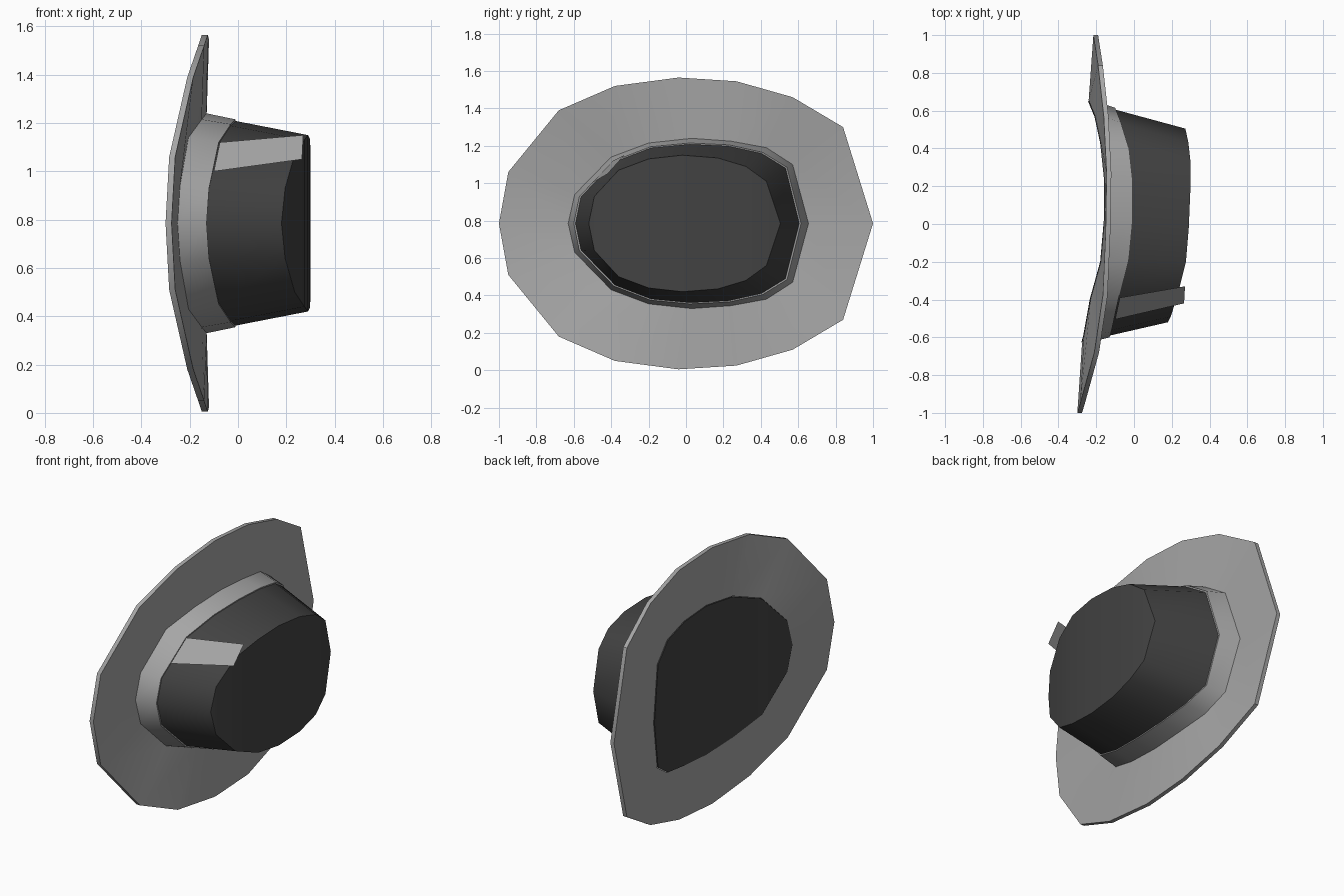
import bpy
import bmesh
from mathutils import Vector

cube = bpy.data.objects.get("Cube")
if cube:
    bpy.data.objects.remove(cube)

AXIS_HEIGHT = 0.785
BRIM_THICKNESS = 0.025


def make_material(name, value):
    mat = bpy.data.materials.new(name)
    mat.use_nodes = True
    colour = (value, value, value, 1)
    mat.diffuse_color = colour
    mat.node_tree.nodes["Principled BSDF"].inputs["Base Color"].default_value = colour
    return mat


grey = make_material("light grey felt", 0.38)
dark = make_material("dark grey felt", 0.055)


def mirrored_ring(half):
    """Close a half outline of (x, y, distance from axis) by mirroring it."""
    upper = [Vector(point) for point in half]
    lower = [Vector((p.x, p.y, -p.z)) for p in reversed(upper[1:-1])]
    return upper + lower


def adjusted(ring, scale=1.0, shift=0.0):
    """Copy a ring, scaled about the hat axis and shifted along it."""
    return [Vector((p.x + shift, p.y * scale, p.z * scale)) for p in ring]


def bridge_cap(bm, ring):
    """Fill a ring with strips that join each vertex to its mirror image."""
    count = len(ring)
    for i in range(count // 2):
        corners = [ring[i], ring[i + 1], ring[-i - 1], ring[-i % count]]
        bm.faces.new(list(dict.fromkeys(corners)))


def finish(bm, name, material):
    bmesh.ops.recalc_face_normals(bm, faces=bm.faces[:])
    mesh = bpy.data.meshes.new(name)
    bm.to_mesh(mesh)
    bm.free()
    mesh.materials.append(material)
    obj = bpy.data.objects.new(name, mesh)
    obj.location.z = AXIS_HEIGHT
    bpy.context.collection.objects.link(obj)
    bpy.ops.object.select_all(action="DESELECT")
    obj.select_set(True)
    bpy.context.view_layer.objects.active = obj
    bpy.ops.object.shade_smooth_by_angle(angle=0.7)
    return obj


def loft(name, rings, material, closed=False, capped=False):
    """Join successive rings with quads, optionally looping or capping them."""
    bm = bmesh.new()
    loops = [[bm.verts.new(p) for p in ring] for ring in rings]
    pairs = list(zip(loops, loops[1:]))
    if closed:
        pairs.append((loops[-1], loops[0]))
    for a, b in pairs:
        for i in range(len(a)):
            j = (i + 1) % len(a)
            bm.faces.new((a[i], a[j], b[j], b[i]))
    if capped:
        bridge_cap(bm, loops[0])
        bridge_cap(bm, loops[-1])
    return finish(bm, name, material)


# Half outlines, running from the front of the hat to its back
brim_edge = mirrored_ring([
    (-.275, -1, 0), (-.26, -.95, .275), (-.185, -.68, .605),
    (-.14, -.38, .735), (-.125, -.04, .78), (-.12, .27, .76),
    (-.135, .57, .675), (-.165, .84, .515), (-.19, 1, 0)])
band_base = mirrored_ring([
    (-.25, -.63, 0), (-.24, -.595, .155), (-.205, -.4, .355),
    (-.15, -.2, .43), (-.13, .03, .455), (-.13, .24, .44),
    (-.15, .43, .405), (-.18, .57, .315), (-.215, .655, 0)])
band_top = mirrored_ring([
    (-.13, -.6, 0), (-.12, -.57, .145), (-.08, -.385, .335),
    (-.03, -.19, .41), (-.01, .02, .43), (-.01, .23, .42),
    (-.03, .41, .38), (-.07, .54, .3), (-.1, .615, 0)])
crown_top = mirrored_ring([
    (.18, -.52, 0), (.195, -.49, .145), (.235, -.36, .285),
    (.275, -.2, .345), (.29, -.02, .365), (.298, .17, .35),
    (.3, .32, .305), (.288, .43, .225), (.272, .505, 0)])

# Brim: a thin curved plate with an opening for the crown
loft("brim", [
    band_base,
    brim_edge,
    adjusted(brim_edge, shift=-BRIM_THICKNESS),
    adjusted(band_base, shift=-BRIM_THICKNESS),
], grey, closed=True)

# Hat band: a sleeve around the foot of the crown
loft("hat_band", [band_base, band_top, adjusted(band_top, scale=.97)], grey)

# Crown: tapered body, closed at the opening and at the top
loft("crown", [
    adjusted(band_base, scale=.995, shift=-BRIM_THICKNESS - .004),
    adjusted(band_top, scale=.985),
    crown_top,
], dark, capped=True)

# Side strip: a flat tab standing out along the crown from the band
strip = bmesh.new()
corners = [(-.1, -.505, .215), (-.075, -.39, .335),
           (.27, -.33, .365), (.265, -.42, .265)]
face = strip.faces.new([strip.verts.new(c) for c in corners])
bmesh.ops.solidify(strip, geom=[face], thickness=.006)
finish(strip, "side_strip", grey)
